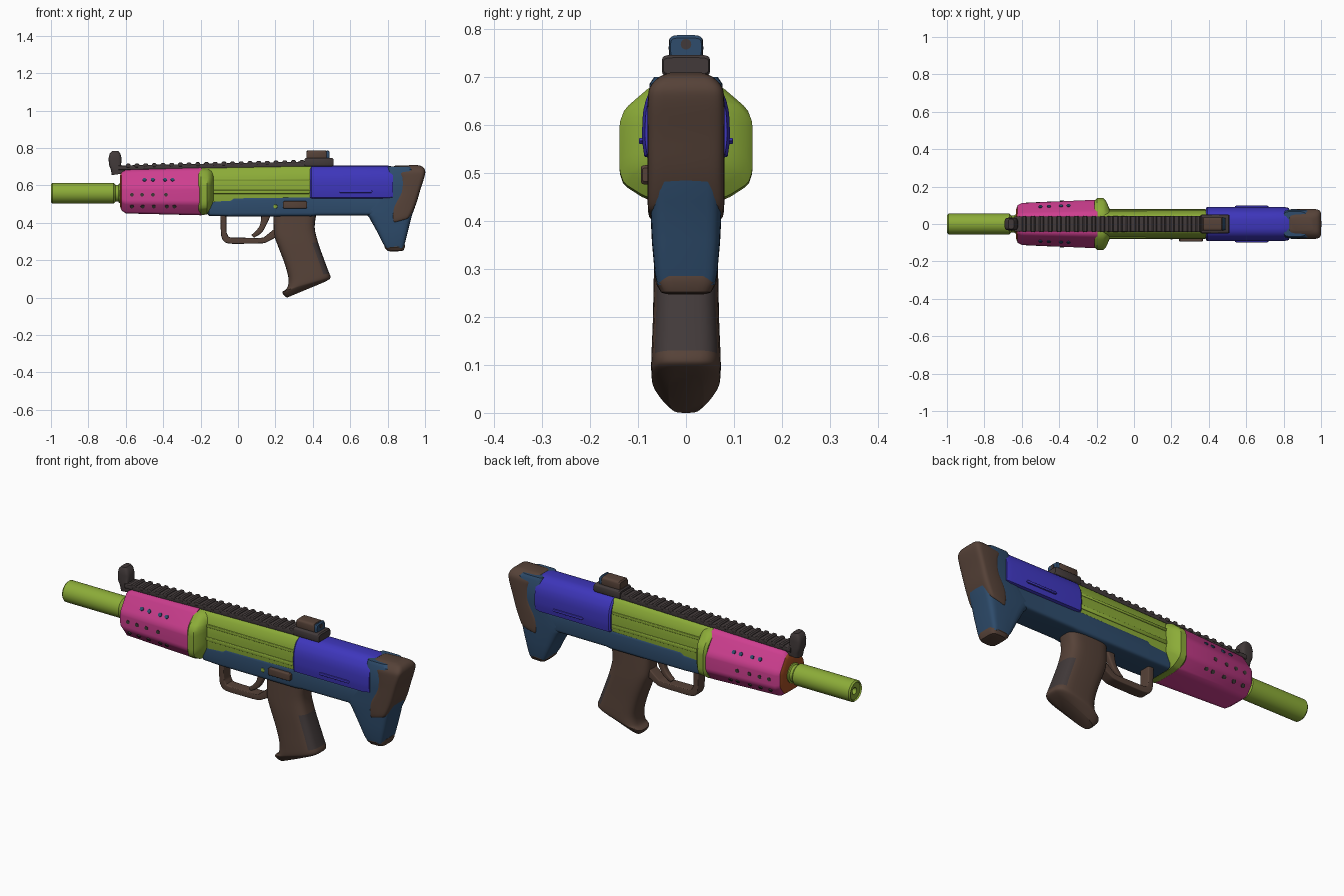
import bpy, bmesh, math
from mathutils import Vector

if "Cube" in bpy.data.objects:
    bpy.data.objects.remove(bpy.data.objects["Cube"])


def srgb(r, g, b):
    lin = lambda c: (c / 255 / 12.92) if c < 10 else ((c / 255 + 0.055) / 1.055) ** 2.4
    return (lin(r), lin(g), lin(b), 1)


COLORS = {"green": (140, 172, 56), "pink": (205, 62, 143), "purple": (62, 54, 188),
          "navy": (46, 76, 108), "brown": (86, 66, 56), "dark_grey": (66, 58, 58),
          "rust": (165, 78, 35)}
MATS = {}
for key, rgb in COLORS.items():
    MATS[key] = bpy.data.materials.new(key)
    MATS[key].diffuse_color = srgb(*rgb)


# ---- cross-section shapes: (u along a->b, v along y) in a unit square ----
def squircle(n=4, k=32):
    pts = []
    for i in range(k):
        t = 2 * math.pi * i / k
        c, s = math.cos(t), math.sin(t)
        pts.append((math.copysign(abs(c) ** (2 / n), c), math.copysign(abs(s) ** (2 / n), s)))
    return pts


def mirrored(half, rounds=1, cut=0.2):
    pts = half + [(u, -v) for u, v in reversed(half)]
    for _ in range(rounds):
        new = []
        for i, p in enumerate(pts):
            q = pts[(i + 1) % len(pts)]
            new.append((p[0] + (q[0] - p[0]) * cut, p[1] + (q[1] - p[1]) * cut))
            new.append((q[0] + (p[0] - q[0]) * cut, q[1] + (p[1] - q[1]) * cut))
        pts = new
    return pts


ARCH = mirrored([(-1, .93), (-.5, 1), (.1, .98), (.45, .9), (.8, .7), (1, .4)])
GUARD = mirrored([(-1, .62), (-.5, 1), (.2, 1), (1, .45)], 2, .1)
COLLAR = mirrored([(-1, .55), (-.68, 1), (.46, 1), (1, .45)], 2, .15)
ROUND, SOFT, BOX = squircle(2), squircle(4), squircle(9)


def catmull(secs, steps):
    out = []
    for i in range(len(secs) - 1):
        p0, p1, p2, p3 = (secs[max(i - 1, 0)], secs[i], secs[i + 1], secs[min(i + 2, len(secs) - 1)])
        for j in range(steps):
            t = j / steps
            out.append([.5 * (2 * b + (c - a) * t + (2 * a - 5 * b + 4 * c - d) * t * t
                              + (3 * b - a - 3 * c + d) * t ** 3)
                        for a, b, c, d in zip(p0, p1, p2, p3)])
    return out + [list(secs[-1])]


def loft(name, secs, color, shape=SOFT, y0=0.0, smooth=0, rule=None, color2=None, angle=35):
    """Sections are (ax, az, bx, bz, half width): a ring spanning a to b in xz and +-width in y."""
    if smooth:
        secs = catmull(secs, smooth)
    bm = bmesh.new()
    rings = []
    for ax, az, bx, bz, w in secs:
        rings.append([bm.verts.new(((ax + bx) / 2 + (bx - ax) / 2 * u, y0 + w * v,
                                    (az + bz) / 2 + (bz - az) / 2 * u)) for u, v in shape])
    k = len(shape)
    for r, s in zip(rings, rings[1:]):
        for i in range(k):
            bm.faces.new((r[i], r[(i + 1) % k], s[(i + 1) % k], s[i]))
    bm.faces.new(rings[0])
    bm.faces.new(rings[-1])
    bmesh.ops.recalc_face_normals(bm, faces=bm.faces)
    if rule:
        for f in bm.faces:
            f.material_index = int(rule(f.normal, f.calc_center_median()))
    me = bpy.data.meshes.new(name)
    bm.to_mesh(me)
    bm.free()
    me.materials.append(MATS[color])
    if color2:
        me.materials.append(MATS[color2])
    ob = bpy.data.objects.new(name, me)
    bpy.context.collection.objects.link(ob)
    bpy.context.view_layer.objects.active = ob
    ob.select_set(True)
    bpy.ops.object.shade_smooth_by_angle(angle=math.radians(angle))
    ob.select_set(False)
    return ob


def along_x(rows):
    return [(x, lo, x, hi, w) for x, lo, hi, w in rows]


def block(name, x0, x1, z0, z1, w, color, y0=0.0, shape=BOX, e=.006):
    return loft(name, along_x([(x0, z0 + e, z1 - e, w - e / 2), (x0 + e, z0, z1, w), (x1 - e, z0, z1, w),
                               (x1, z0 + e, z1 - e, w - e / 2)]), color, shape, y0)


def tube(name, rows, zc, color):
    return loft(name, along_x([(x, zc - r, zc + r, r) for x, r in rows]), color, ROUND)


# ---- barrel with bored muzzle ----
tube("barrel", [(-.97, .012), (-.99, .018), (-.993, .044), (-1, .048), (-.992, .055), (-.665, .055),
                (-.655, .045), (-.64, .045), (-.635, .052), (-.6, .052)], .558, "green")

# ---- handguard with rust front face and rows of holes ----
loft("handguard", along_x([(-.63, .485, .655, .08), (-.622, .465, .67, .10), (-.60, .45, .683, .112),
                           (-.195, .44, .695, .13)]), "pink", GUARD,
     rule=lambda n, c: n.x < -.8, color2="rust")
HOLES = [(.63, .80, 35, (-.5, -.455, -.39, -.35)), (.55, 1, 0, (-.567, -.513, -.455, -.385)),
         (.487, .90, -35, (-.567, -.51, -.45, -.38, -.34))]
for z, frac, tilt, xs in HOLES:
    for x in xs:
        for side in (-1, 1):
            y = side * frac * (.11 + .02 * (x + .62) / .42)
            bpy.ops.mesh.primitive_cylinder_add(
                vertices=12, radius=.010, depth=.007, location=(x, y, z),
                rotation=(-side * math.radians(90 - tilt), 0, 0))
            hole = bpy.context.object
            hole.name = "handguard_hole"
            hole.data.materials.append(MATS["navy" if tilt > 0 else "dark_grey"])
            hole.select_set(False)

# ---- receiver and flared collar ----
loft("receiver_collar", along_x([(-.21, .445, .685, .125), (-.198, .44, .69, .139), (-.165, .445, .69, .139),
                                 (-.15, .47, .685, .125), (-.13, .50, .68, .08)]), "green", COLLAR)
loft("receiver", along_x([(-.2, .50, .70, .076), (.39, .52, .712, .077)]), "green", ARCH)
for side in (-1, 1):
    block("receiver_rib", -.14, .385, .555, .575, .008, "green", side * .073, SOFT)
    block("receiver_upper_rib", -.14, .385, .625, .64, .008, "green", side * .069, SOFT)

# ---- rear cover ----
loft("rear_cover", along_x([(.384, .53, .70, .086), (.392, .525, .706, .092), (.80, .525, .706, .092),
                            (.83, .53, .70, .086)]), "purple", ARCH)
for side in (-1, 1):
    block("rear_cover_ridge", .54, .72, .56, .573, .007, "purple", side * .091, SOFT)

# ---- lower frame and stock leg ----
loft("lower_frame", along_x([(-.17, .455, .515, .06), (-.155, .437, .525, .072), (-.04, .434, .527, .075),
                             (-.02, .434, .542, .076), (.39, .434, .545, .077), (.42, .438, .54, .075),
                             (.80, .44, .54, .075)]), "navy", squircle(7))
loft("stock_leg", [(.80, .70, .92, .70, .066), (.80, .685, .94, .685, .076), (.78, .57, .96, .57, .077),
                   (.66, .47, .945, .48, .076), (.70, .43, .93, .44, .075), (.745, .35, .91, .36, .071),
                   (.775, .29, .892, .29, .065), (.79, .266, .885, .266, .06)], "navy", squircle(6))
loft("stock_foot", [(.784, .275, .892, .285, .06), (.785, .265, .893, .272, .062),
                    (.80, .25, .885, .252, .052), (.815, .247, .87, .248, .04)], "brown", SOFT)

# ---- butt pad ----
loft("butt_pad", [(.835, .40, .905, .42, .07), (.823, .41, .922, .435, .079), (.822, .48, .952, .50, .08),
                  (.862, .56, .976, .58, .08), (.866, .63, .998, .65, .08), (.845, .67, 1.0, .68, .076),
                  (.828, .695, .985, .701, .056), (.84, .705, .955, .709, .035)],
     "brown", squircle(6), smooth=4)

# ---- pistol grip with dark backstrap panel ----
loft("grip", [(.19, .44, .42, .45, .06), (.193, .34, .41, .375, .064), (.212, .28, .428, .295, .067),
              (.25, .18, .458, .21, .069), (.27, .10, .484, .14, .072), (.262, .05, .494, .115, .072),
              (.238, .03, .492, .102, .066), (.248, .01, .475, .09, .05), (.262, 0, .45, .078, .036)],
     "brown", squircle(3.5), smooth=4,
     rule=lambda n, c: n.x > .3 and .13 < c.z < .30, color2="dark_grey")

# ---- trigger guard and trigger ----
loft("trigger_guard", [(-.095, .45, -.062, .45, .03), (-.092, .36, -.062, .36, .03),
                       (-.085, .315, -.055, .335, .03), (-.055, .29, -.04, .322, .03),
                       (.04, .288, .04, .32, .03), (.13, .29, .125, .32, .03),
                       (.165, .302, .15, .332, .03), (.225, .335, .20, .372, .03)], "brown", BOX, smooth=3)
loft("trigger", [(.125, .44, .175, .44, .016), (.118, .39, .15, .385, .016), (.095, .355, .125, .345, .016),
                 (.07, .335, .085, .32, .013)], "brown", SOFT, smooth=3)

# ---- selector plate and button on the front side ----
block("selector", .24, .37, .476, .516, .016, "brown", -.078, squircle(6))
block("frame_button", .19, .21, .477, .497, .006, "green", -.076)

# ---- top rail with cross ribs ----
loft("top_rail", along_x([(-.64, .682, .706, .04), (.40, .70, .728, .043)]), "dark_grey", BOX)
for i in range(21):
    x = -.60 + i * .0465
    z = .706 + (x + .64) * .0212
    block("rail_rib", x, x + .026, z - .012, z + .009, .043, "dark_grey")

# ---- front sight ----
loft("front_sight_post", [(-.675, .655, -.60, .665, .03), (-.68, .685, -.60, .69, .034),
                          (-.69, .71, -.625, .71, .034), (-.692, .745, -.622, .745, .034),
                          (-.685, .772, -.63, .772, .032), (-.672, .785, -.642, .785, .026)],
     "dark_grey", SOFT)

# ---- rear sight ----
block("rear_sight_base", .355, .51, .70, .746, .05, "dark_grey", shape=squircle(6))
block("rear_sight_body", .365, .475, .735, .786, .036, "brown", shape=squircle(5))
block("rear_sight_plate", .47, .488, .735, .787, .035, "navy", shape=squircle(5))
tube("rear_sight_aperture", [(.484, .011), (.4905, .011)], .768, "dark_grey")

for m in bpy.data.materials:
    if m.users and not m.is_grease_pencil:
        m.use_nodes = True
        m.node_tree.nodes["Principled BSDF"].inputs["Base Color"].default_value = m.diffuse_color
